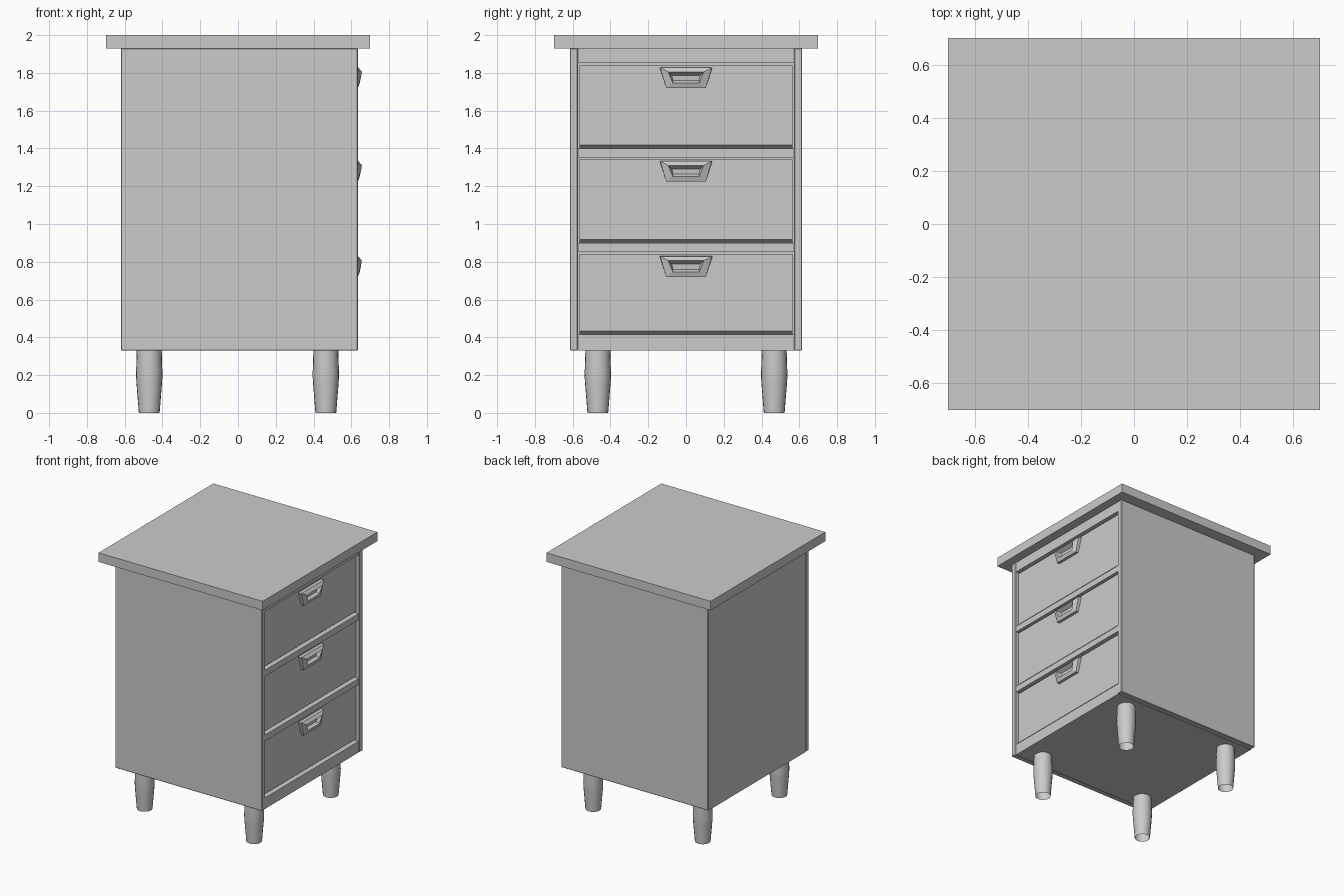
import bpy, bmesh, math

if "Cube" in bpy.data.objects:
    bpy.data.objects.remove(bpy.data.objects["Cube"])

def mesh_object(name, bm):
    bmesh.ops.recalc_face_normals(bm, faces=bm.faces)
    me = bpy.data.meshes.new(name)
    bm.to_mesh(me)
    bm.free()
    ob = bpy.data.objects.new(name, me)
    bpy.context.collection.objects.link(ob)
    return ob

def loft(name, rings, cap_start=True, cap_end=True):
    """Skin a list of equal-length closed rings of points."""
    bm = bmesh.new()
    loops = [[bm.verts.new(p) for p in ring] for ring in rings]
    n = len(loops[0])
    for a, b in zip(loops, loops[1:]):
        for i in range(n):
            j = (i + 1) % n
            bm.faces.new((a[i], a[j], b[j], b[i]))
    if cap_start:
        bm.faces.new(loops[0][::-1])
    if cap_end:
        bm.faces.new(loops[-1])
    return mesh_object(name, bm)

def box(name, x0, x1, y0, y1, z0, z1, bevel=0):
    ring = lambda z: [(x0, y0, z), (x1, y0, z), (x1, y1, z), (x0, y1, z)]
    ob = loft(name, [ring(z0), ring(z1)])
    if bevel:
        m = ob.modifiers.new("edge_bevel", 'BEVEL')
        m.width, m.segments = bevel, 1
    return ob

# Top board
box("top_board", -0.7, 0.7, -0.7, 0.7, 1.93, 2.0)

# Carcass: sides, back and horizontal rails; drawers face +x
BACK, FRONT, INNER = -0.62, 0.635, 0.572
for side, s in (("near", -1), ("far", 1)):
    y0, y1 = sorted((s * INNER, s * 0.615))
    box(f"{side}_side_panel", BACK, FRONT, y0, y1, 0.33, 1.93, 0.004)
box("back_panel", BACK, BACK + 0.04, -INNER, INNER, 0.33, 1.93)
for name, z0, z1 in (("bottom_rail", 0.33, 0.415), ("lower_divider", 0.853, 0.9),
                     ("upper_divider", 1.353, 1.4), ("top_rail", 1.853, 1.93)):
    box(name, BACK + 0.04, 0.63, -INNER, INNER, z0, z1)

# Drawers with a chamfered lower front edge, each with a recessed pull
def trapezoid(xt, yt, zt, xb, yb, zb):
    return [(xt, -yt, zt), (xt, yt, zt), (xb, yb, zb), (xb, -yb, zb)]

for i, (z0, z1) in enumerate(((0.415, 0.84), (0.9, 1.345), (1.4, 1.84)), 1):
    profile = [(-0.57, z0), (0.59, z0), (0.613, z0 + 0.018), (0.613, z1), (-0.57, z1)]
    loft(f"drawer_{i}", [[(x, y, z) for x, z in profile] for y in (-0.565, 0.565)])
    h = z1 - 0.01
    loft(f"drawer_handle_{i}", [
        trapezoid(0.61, 0.14, h, 0.61, 0.105, h - 0.11),
        trapezoid(0.637, 0.137, h - 0.002, 0.635, 0.105, h - 0.11),
        trapezoid(0.656, 0.095, h - 0.024, 0.645, 0.07, h - 0.083),
        trapezoid(0.625, 0.075, h - 0.043, 0.622, 0.068, h - 0.07)])

# Turned legs, open at the bottom
leg_profile = [(0.055, 0.0), (0.068, 0.16), (0.07, 0.2), (0.066, 0.33)]
N = 20
for label, cx in (("back", -0.47), ("front", 0.465)):
    for side, cy in (("near", -0.467), ("far", 0.467)):
        rings = [[(cx + r * math.cos(2 * math.pi * k / N),
                   cy + r * math.sin(2 * math.pi * k / N), z) for k in range(N)]
                 for r, z in leg_profile]
        leg = loft(f"{label}_{side}_leg", rings, cap_start=False)
        bpy.ops.object.select_all(action='DESELECT')
        leg.select_set(True)
        bpy.context.view_layer.objects.active = leg
        bpy.ops.object.shade_smooth_by_angle(angle=math.radians(35))
